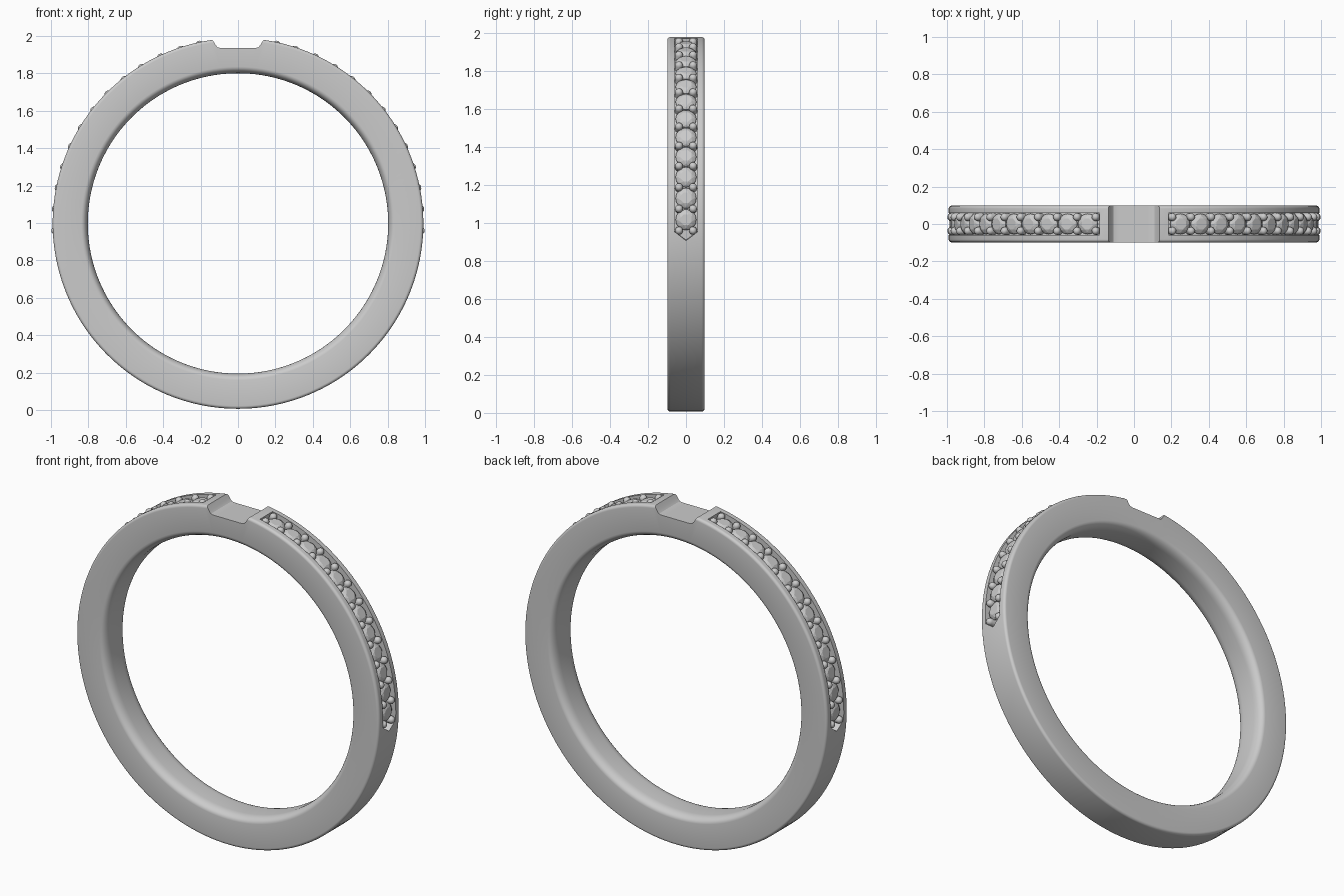
import bpy, bmesh
from math import sin, cos, pi, radians
from mathutils import Matrix, Vector

if "Cube" in bpy.data.objects:
    bpy.data.objects.remove(bpy.data.objects["Cube"])

CZ = 0.998          # ring centre height
R_OUT, R_IN, HALF_W = 0.991, 0.803, 0.098
STEP = 0.1175       # angle between stones
START, COUNT = 0.02, 12


def make_object(name, bm, angle=None):
    bmesh.ops.recalc_face_normals(bm, faces=bm.faces[:])
    me = bpy.data.meshes.new(name)
    bm.to_mesh(me)
    bm.free()
    ob = bpy.data.objects.new(name, me)
    bpy.context.collection.objects.link(ob)
    if angle:
        smooth(ob, angle)
    return ob


def smooth(ob, angle):
    bpy.ops.object.select_all(action='DESELECT')
    ob.select_set(True)
    bpy.context.view_layer.objects.active = ob
    bpy.ops.object.shade_smooth_by_angle(angle=radians(angle))


def polar(r, a, y, side=1):
    return Vector((side * r * cos(a), y, CZ + r * sin(a)))


def bridge(bm, loops, closed):
    n = len(loops[0])
    pairs = list(zip(loops, loops[1:])) + ([(loops[-1], loops[0])] if closed else [])
    for a, b in pairs:
        for i in range(n):
            j = (i + 1) % n
            bm.faces.new((a[i], a[j], b[j], b[i]))
    if not closed:
        bm.faces.new(loops[0])
        bm.faces.new(loops[-1])


def band_profile():
    # small rounding outside, soft comfort rounding inside
    pts = []
    corners = [(R_OUT, 1, 0.016, 0.016, 0), (R_IN, 1, 0.035, 0.055, 1),
               (R_IN, -1, 0.035, 0.055, 2), (R_OUT, -1, 0.016, 0.016, 3)]
    for r, s, er, ey, k in corners:
        cr = r - er if r == R_OUT else r + er
        cy = s * (HALF_W - ey)
        for i in range(7):
            t = k * pi / 2 + i * pi / 12
            pts.append((cr + er * cos(t), cy + ey * sin(t)))
    return pts


# Band
bm = bmesh.new()
prof = band_profile()
N = 160
bridge(bm, [[bm.verts.new(polar(r, 2 * pi * k / N, y)) for r, y in prof]
            for k in range(N)], True)
band = make_object("band", bm)

# Notch cutter at the top
half = [(0.168, 2.03), (0.14, 1.985), (0.118, 1.950), (0.109, 1.940), (0.095, 1.936)]
outline = half + [(-x, z) for x, z in reversed(half)]
bm = bmesh.new()
bridge(bm, [[bm.verts.new((x, y, z)) for x, z in outline] for y in (-0.2, 0.2)], False)
cutters = [make_object("notch_cutter", bm)]

# Stone channel cutters, pointed at the lower end
A0, A1 = -0.09, 1.383
for side in (1, -1):
    bm = bmesh.new()
    loops = []
    for k in range(42):
        a = A0 if k == 0 else -0.045 + (A1 + 0.045) * (k - 1) / 40
        w = 0.002 if k == 0 else 0.06
        loops.append([bm.verts.new(polar(r, a, y, side))
                      for r, y in ((0.95, -w), (1.04, -w), (1.04, w), (0.95, w))])
    bridge(bm, loops, False)
    cutters.append(make_object("channel_cutter", bm))

bpy.context.view_layer.objects.active = band
for c in cutters:
    c.hide_render = True
    m = band.modifiers.new("cut", 'BOOLEAN')
    m.operation, m.solver, m.object = 'DIFFERENCE', 'EXACT', c
    bpy.ops.object.modifier_apply(modifier=m.name)
for c in cutters:
    bpy.data.objects.remove(c)
smooth(band, 30)


def frame(a, side, r, y):
    # local z points outward from the ring
    out = Vector((side * cos(a), 0, sin(a)))
    ya = Vector((0, 1, 0))
    m = Matrix((ya.cross(out), ya, out)).transposed().to_4x4()
    m.translation = polar(r, a, y, side)
    return m


def add_stone(bm, m):
    # brilliant cut: table, crown, girdle and pavilion
    pts = [Vector((0, 0, -0.04))]
    for n, r, z, off in ((8, 0.031, 0.018, 0.5), (8, 0.046, 0.010, 0),
                         (16, 0.055, 0, 0), (16, 0.055, -0.004, 0)):
        pts += [Vector((r * cos(2 * pi * (i + off) / n), r * sin(2 * pi * (i + off) / n), z))
                for i in range(n)]
    verts = [bm.verts.new(m @ p) for p in pts]
    bmesh.ops.convex_hull(bm, input=verts)


def add_prong(bm, m):
    # round post with a domed head
    r = 0.021
    rings = [(r, -0.035)] + [(r * cos(t * pi / 10), r * sin(t * pi / 10)) for t in range(5)]
    loops = [[bm.verts.new(m @ Vector((q * cos(i * pi / 6), q * sin(i * pi / 6), z)))
              for i in range(12)] for q, z in rings]
    bridge(bm, loops, False)


# Stones and prongs on both shoulders
for label, side in (("right", 1), ("left", -1)):
    bm = bmesh.new()
    for k in range(COUNT):
        add_stone(bm, frame(START + k * STEP, side, 0.966, 0))
    make_object(label + "_stones", bm)
    bm = bmesh.new()
    for k in range(COUNT + 1):
        for y in (-0.037, 0.037):
            a = START + (k - 0.5) * STEP
            if k == COUNT:
                a -= 0.012
            add_prong(bm, frame(a, side, 0.978, y))
    make_object(label + "_prongs", bm, 40)
